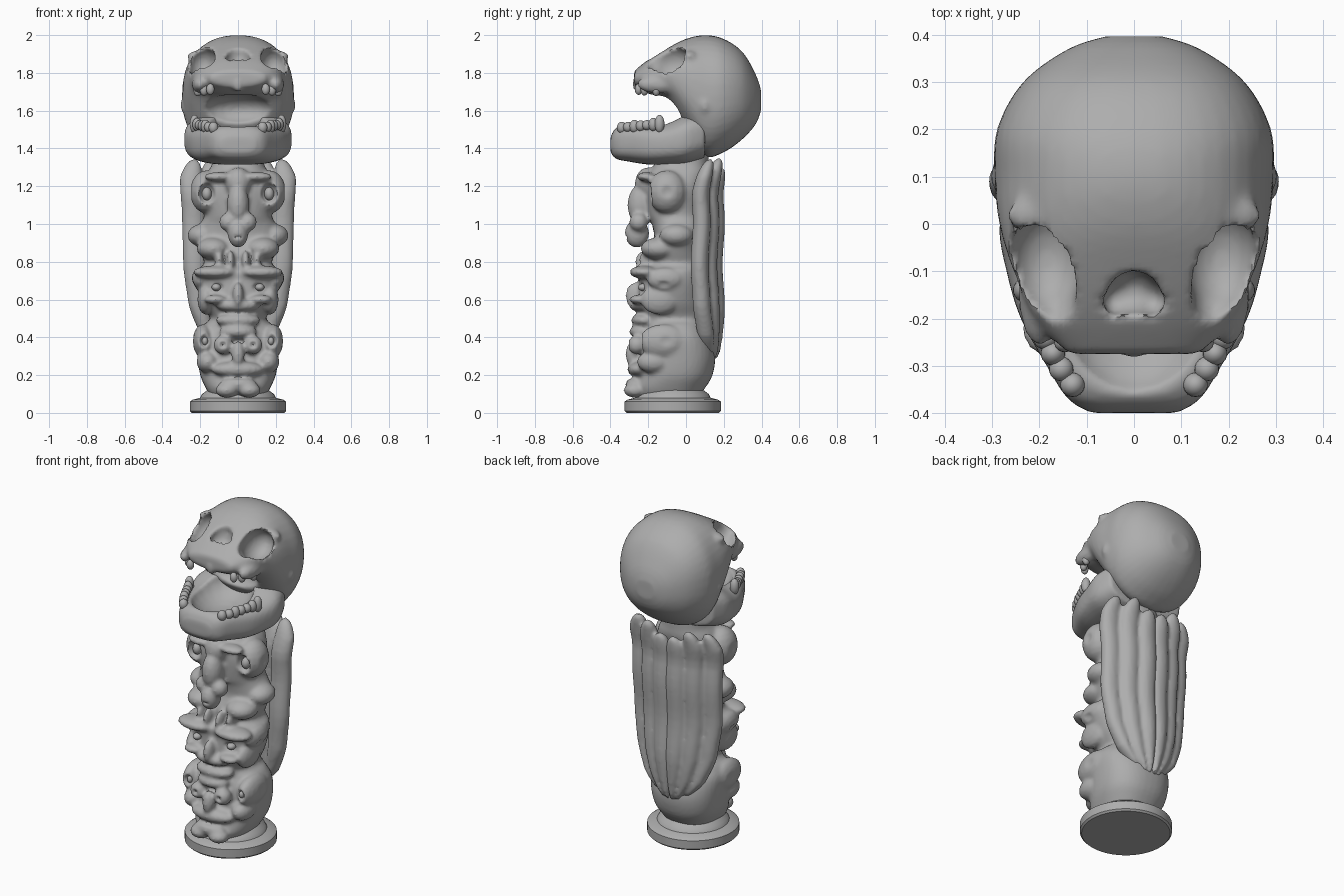
import bpy, bmesh, math, random
from mathutils import Matrix

cube = bpy.data.objects.get("Cube")
if cube:
    bpy.data.objects.remove(cube, do_unlink=True)

random.seed(4)
stone = bpy.data.materials.new("grey_stone")
stone.use_nodes = True
GREY = (0.42, 0.42, 0.42, 1)
stone.diffuse_color = GREY
stone.node_tree.nodes["Principled BSDF"].inputs["Base Color"].default_value = GREY


def power(v, e):
    return math.copysign(abs(v) ** e, v)


def flow(rows, steps=5):
    """Resample the sections along a smooth spline."""
    out = []
    for i in range(len(rows) - 1):
        p0, p1, p2, p3 = (rows[max(0, min(len(rows) - 1, i + k))] for k in (-1, 0, 1, 2))
        for s in range(steps):
            t = s / steps
            out.append([b + t * (c - a) / 2 + t * t * (a - 2.5 * b + 2 * c - d / 2)
                        + t ** 3 * (1.5 * (b - c) + (d - a) / 2)
                        for a, b, c, d in zip(p0, p1, p2, p3)])
    return out + [rows[-1]]


def loft(bm, sections, axis, e=1.0, seg=40):
    """Skin rings (position, half width, low, high, centre x) along y or z."""
    rings = []
    for t, w, lo, hi, *cx in sections:
        ring = []
        for k in range(seg):
            a = math.tau * k / seg
            u = (cx[0] if cx else 0) + w * power(math.cos(a), e)
            v = (lo + hi) / 2 + (hi - lo) / 2 * power(math.sin(a), e)
            ring.append(bm.verts.new((u, t, v) if axis == "y" else (u, v, t)))
        rings.append(ring)
    for a, b in zip(rings, rings[1:]):
        for k in range(seg):
            n = (k + 1) % seg
            bm.faces.new((a[k], a[n], b[n], b[k]))
    bm.faces.new(rings[0])
    bm.faces.new(rings[-1])


def blobs(bm, items):
    """Ellipsoids (centre, radii); off-centre ones are mirrored."""
    for x, y, z, rx, ry, rz in items:
        for s in ((1, -1) if x else (1,)):
            m = Matrix.Translation((s * x, y, z)) @ Matrix.Diagonal((rx, ry, rz, 1))
            bmesh.ops.create_uvsphere(bm, u_segments=18, v_segments=10, radius=1, matrix=m)


def make(name, bm):
    bmesh.ops.recalc_face_normals(bm, faces=bm.faces[:])
    me = bpy.data.meshes.new(name)
    bm.to_mesh(me)
    bm.free()
    ob = bpy.data.objects.new(name, me)
    bpy.context.collection.objects.link(ob)
    return ob


def remesh(ob, size):
    mod = ob.modifiers.new("fuse", "REMESH")
    mod.mode = "VOXEL"
    mod.voxel_size = size


def bake(ob):
    dg = bpy.context.evaluated_depsgraph_get()
    me = bpy.data.meshes.new_from_object(ob.evaluated_get(dg))
    ob.modifiers.clear()
    ob.data = me


def finish(ob, angle=50):
    ob.data.materials.clear()
    ob.data.materials.append(stone)
    bpy.ops.object.select_all(action="DESELECT")
    ob.select_set(True)
    bpy.context.view_layer.objects.active = ob
    bpy.ops.object.shade_smooth_by_angle(angle=math.radians(angle))


def sculpt(name, bm, cuts=(), size=0.012, smooth=2):
    """Fuse the shapes, carve the hollows, then soften."""
    ob = make(name, bm)
    remesh(ob, size)
    cutter = None
    if cuts:
        cb = bmesh.new()
        blobs(cb, cuts)
        cutter = make(name + "_cutter", cb)
        cutter.hide_render = True
        remesh(cutter, 0.012)
        bake(cutter)
        mod = ob.modifiers.new("carve", "BOOLEAN")
        mod.operation = "DIFFERENCE"
        mod.solver = "EXACT"
        mod.object = cutter
        remesh(ob, size)
    mod = ob.modifiers.new("soften", "SMOOTH")
    mod.factor = 0.5
    mod.iterations = smooth
    bake(ob)
    if cutter:
        bpy.data.objects.remove(cutter, do_unlink=True)
    finish(ob)


def lerp(table, t):
    for (a, p), (b, q) in zip(table, table[1:]):
        if t <= b:
            return p + (q - p) * max(0, (t - a) / (b - a))
    return table[-1][1]


# Round base with a stepped rim
bm = bmesh.new()
loft(bm, [(z, r, -0.07 - r, -0.07 + r) for z, r in
          ((0, .245), (.01, .255), (.06, .255), (.07, .24), (.08, .2), (.1, .19), (.13, .15))],
     "z", seg=64)
finish(make("base", bm), 35)

# Skull
bm = bmesh.new()
loft(bm, flow([(-.275, .14, 1.73, 1.81), (-.2, .21, 1.69, 1.87), (-.1, .255, 1.65, 1.93),
               (0, .285, 1.5, 1.98), (.1, .295, 1.36, 2.0), (.2, .29, 1.38, 1.98),
               (.3, .235, 1.45, 1.91), (.37, .14, 1.53, 1.79), (.397, .06, 1.6, 1.71)]), "y", .88)
blobs(bm, [(.26, .1, 1.63, .045, .04, .06),     # jaw hinge
           (.17, .02, 1.885, .1, .05, .04),     # brow
           (.2, -.14, 1.74, .045, .12, .05),    # cheekbone
           (0, -.255, 1.74, .025, .03, .045)])  # nose spine
sculpt("skull", bm, [(.185, -.075, 1.85, .078, .11, .09), (.17, -.14, 1.87, .05, .08, .07),
                     (0, -.145, 1.89, .055, .05, .075), (.04, -.16, 1.86, .028, .035, .05),
                     (0, -.12, 1.6, .2, .15, .09)])

# Open lower jaw
bm = bmesh.new()
loft(bm, flow([(-.4, .09, 1.38, 1.46), (-.37, .14, 1.345, 1.51), (-.3, .185, 1.33, 1.53),
               (-.2, .24, 1.315, 1.53), (-.1, .27, 1.315, 1.54), (0, .285, 1.32, 1.58),
               (.1, .25, 1.35, 1.6)]), "y", .65)
sculpt("lower_jaw", bm, [(0, -.16, 1.56, .17, .21, .13)])

# Worn teeth
bm = bmesh.new()
for i in range(7):
    t = i / 6
    h = random.uniform(.025, .05)
    blobs(bm, [(.13 + .1 * t ** .8, -.34 + .2 * t, 1.51 + .02 * t, .026, .026, h)])
    if i % 2:
        blobs(bm, [(.13 + .1 * t, -.255 + .14 * t * t, 1.715 - .01 * t, .022, .02, .03)])
finish(make("teeth", bm))

# Carved column: a core with stacked faces
bm = bmesh.new()
loft(bm, flow([(.08, .14, -.25, .06), (.13, .17, -.27, .1), (.2, .2, -.25, .14),
               (.3, .215, -.24, .155), (.4, .22, -.23, .13), (.46, .19, -.21, .1),
               (.5, .15, -.22, .1), (.58, .19, -.25, .1), (.68, .22, -.25, .1),
               (.75, .22, -.25, .1), (.79, .18, -.2, .1), (.85, .2, -.2, .1),
               (.93, .23, -.17, .1), (1.0, .2, -.18, .1), (1.05, .18, -.2, .1),
               (1.17, .2, -.21, .1), (1.26, .17, -.2, .12), (1.31, .14, -.17, .12),
               (1.37, .13, -.15, .12)], 4), "z", .85)
lowest_face = [(.185, -.12, .38, .055, .13, .09), (.16, -.17, .27, .06, .09, .06),
               (0, -.23, .43, .1, .07, .04), (0, -.28, .31, .035, .04, .07),
               (.08, -.26, .36, .05, .05, .05), (0, -.24, .23, .14, .07, .045),
               (0, -.27, .15, .1, .05, .04), (.06, -.27, .12, .06, .06, .04)]
middle_face = [(.12, -.22, .745, .12, .08, .035), (.2, -.11, .71, .045, .1, .06),
               (.17, -.14, .6, .045, .1, .08), (0, -.22, .49, .12, .07, .04),
               (0, -.27, .62, .03, .05, .07), (0, -.23, .57, .12, .07, .04),
               (.12, -.25, .6, .06, .05, .025)]
shoulders = [(.13, -.14, .87, .09, .1, .06), (.19, -.05, .94, .078, .09, .06),
             (.04, -.22, .8, .022, .05, .06), (.1, -.2, .81, .022, .05, .05)]
top_face = [(.165, -.1, 1.17, .09, .105, .115), (0, -.2, 1.22, .07, .07, .08),
            (0, -.24, 1.1, .06, .07, .11), (0, -.26, .95, .055, .065, .075),
            (.05, -.25, 1.01, .05, .05, .05), (.1, -.21, 1.25, .08, .05, .025)]
blobs(bm, lowest_face + middle_face + shoulders + top_face)
sculpt("carved_column", bm, [
    (.175, -.27, .38, .035, .07, .045), (.255, -.1, .38, .025, .06, .05),
    (.08, -.33, .36, .026, .05, .024), (0, -.32, .19, .09, .05, .013),
    (.115, -.3, .665, .06, .09, .035), (.255, -.12, .66, .035, .06, .045),
    (0, -.31, .53, .09, .06, .014), (.17, -.3, .5, .04, .08, .03),
    (.165, -.22, 1.16, .05, .08, .065), (.265, -.1, 1.17, .025, .05, .05),
    (.085, -.29, 1.1, .022, .05, .03), (.07, -.27, .85, .025, .07, .03),
    (0, -.33, .93, .045, .03, .012)], size=.01, smooth=1)

# Eyeballs set into the carved sockets
bm = bmesh.new()
blobs(bm, [(.165, -.155, 1.16, .026, .03, .035), (.115, -.225, .665, .025, .03, .02),
           (.175, -.21, .38, .016, .02, .022)])
finish(make("eyeballs", bm))

# Folded wings made of broad feather lobes
OUTLINE = ((.26, .07), (.4, .19), (.55, .25), (.75, .28), (1.1, .29), (1.25, .305), (1.36, .28))
TOPS = (1.3, 1.35, 1.345)
BOTTOMS = (.28, .28, .31)
STEPS = 30
for side, label in ((1, "left_wing"), (-1, "right_wing")):
    bm = bmesh.new()
    for i in range(3):
        rows = []
        for k in range(STEPS + 1):
            t = (1 - math.cos(math.pi * k / STEPS)) / 2
            z = BOTTOMS[i] + (TOPS[i] - BOTTOMS[i]) * t
            r = max(.08, (1 - abs(2 * t - 1) ** 8) ** .5)
            w = lerp(OUTLINE, z)
            y = .155 - .075 * (i / 2) ** 1.4 * min(1, (z - .2) / .35) + .05 * max(0, (z - 1.15) / .2)
            y += .006 * math.sin(z * 14)
            rows.append((z, w / 6 * 1.3 * r, y - .05 * r, y + .045 * r, side * w * (i + .45) / 3))
        loft(bm, rows, "z", seg=24)
    sculpt(label, bm, smooth=3)
